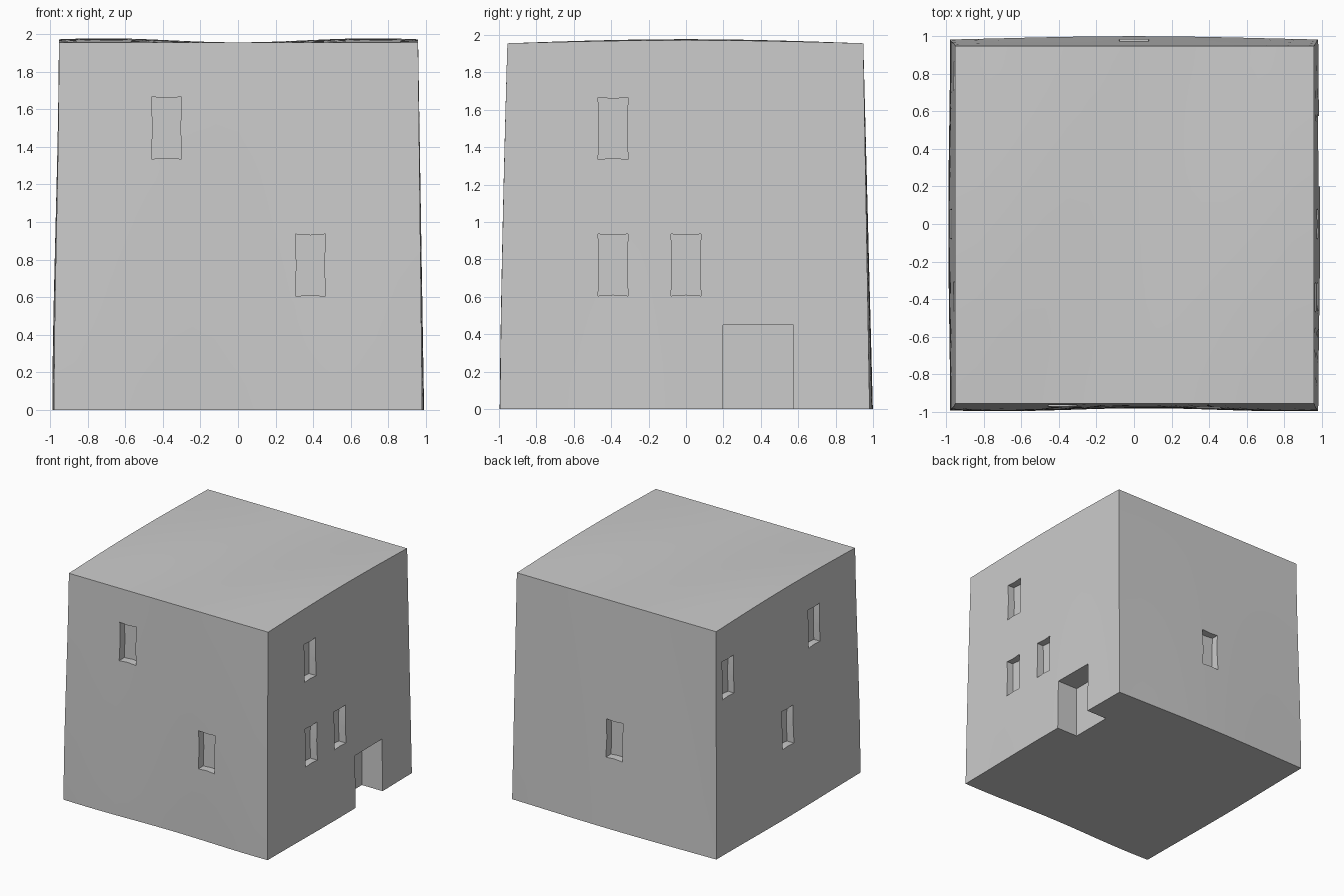
import bpy, bmesh, math
from mathutils import Vector

if "Cube" in bpy.data.objects:
    bpy.data.objects.remove(bpy.data.objects["Cube"])

def mesh_object(name, bm):
    bmesh.ops.recalc_face_normals(bm, faces=bm.faces)
    me = bpy.data.meshes.new(name)
    bm.to_mesh(me)
    bm.free()
    ob = bpy.data.objects.new(name, me)
    bpy.context.collection.objects.link(ob)
    return ob

# Hand-formed block: gridded cube, tapered upward with gentle waves
def warp(co):
    x, y, z = co.x, co.y, co.z          # x, y in -1..1, z in 0..1
    t = z * z * (3 - 2 * z)
    hx = (0.983 - 0.03 * t) if x < 0 else (0.985 - 0.027 * z)
    hy = (0.988 - 0.033 * z ** 1.5) if y < 0 else (0.988 - 0.04 * z)
    wx = 0.005 * math.cos(3 * y) * (1 - z)
    wy = 0.011 * math.cos(2.2 * x) * (1 - z) if y > 0 else 0.008 * math.sin(4 * x + 4.5) * (1 - z)
    top = 1.955 + 0.022 * math.cos(math.pi * y / 2) * math.sin(math.pi * x / 1.5) ** 2
    return Vector((x * (hx + wx), y * (hy + wy), z * top))

bm = bmesh.new()
bmesh.ops.create_cube(bm, size=2)
bmesh.ops.subdivide_edges(bm, edges=bm.edges[:], cuts=15, use_grid_fill=True)
for v in bm.verts:
    v.co = warp(Vector((v.co.x, v.co.y, (v.co.z + 1) / 2)))
house = mesh_object("house_block", bm)

# Recess cutters: profile on a wall, pinched inwards at mid-sides
def add_recess(bm, normal, u, z, w, h, back, pinch):
    n = Vector(normal)
    side = Vector((0, 0, 1)).cross(n)
    loop = [(-1, -1), (0, -1), (1, -1), (1, 0), (1, 1), (0, 1), (-1, 1), (-1, 0)]
    pts = []
    for a, b in loop:
        k = pinch if a == 0 or b == 0 else 0
        pts.append(side * (u + a * (w / 2 - k)) + Vector((0, 0, z + b * (h / 2 - k))))
    f = bm.faces.new([bm.verts.new(p + n * back) for p in pts])
    out = bmesh.ops.extrude_face_region(bm, geom=[f])
    vs = [g for g in out["geom"] if isinstance(g, bmesh.types.BMVert)]
    bmesh.ops.translate(bm, vec=n * 0.4, verts=vs)

FRONT, RIGHT, BACK, LEFT = (0, -1, 0), (1, 0, 0), (0, 1, 0), (-1, 0, 0)
LOW, HIGH = 0.77, 1.50
# wall, position along wall (left to right seen from outside), height
windows = [(FRONT, -0.38, HIGH), (FRONT, 0.385, LOW),
           (RIGHT, -0.39, HIGH), (RIGHT, -0.39, LOW), (RIGHT, 0.0, LOW),
           (BACK, 0.0, LOW),
           (LEFT, -0.79, HIGH), (LEFT, 0.385, HIGH), (LEFT, 0.0, LOW)]
bm = bmesh.new()
for n, u, z in windows:
    back = 0.912 if z == LOW else 0.9
    add_recess(bm, n, u, z, 0.16, 0.33, back, 0.006)
# Doorway, open at the ground
add_recess(bm, RIGHT, 0.387, 0.15, 0.376, 0.6, 0.785, 0)
cutter = mesh_object("opening_cutter", bm)
cutter.hide_render = True
cutter.hide_viewport = False

mod = house.modifiers.new("openings", 'BOOLEAN')
mod.operation = 'DIFFERENCE'
mod.solver = 'EXACT'
mod.object = cutter
bpy.context.view_layer.objects.active = house
house.select_set(True)
bpy.ops.object.modifier_apply(modifier=mod.name)
bpy.data.objects.remove(cutter)
bpy.ops.object.shade_smooth_by_angle(angle=math.radians(30))
